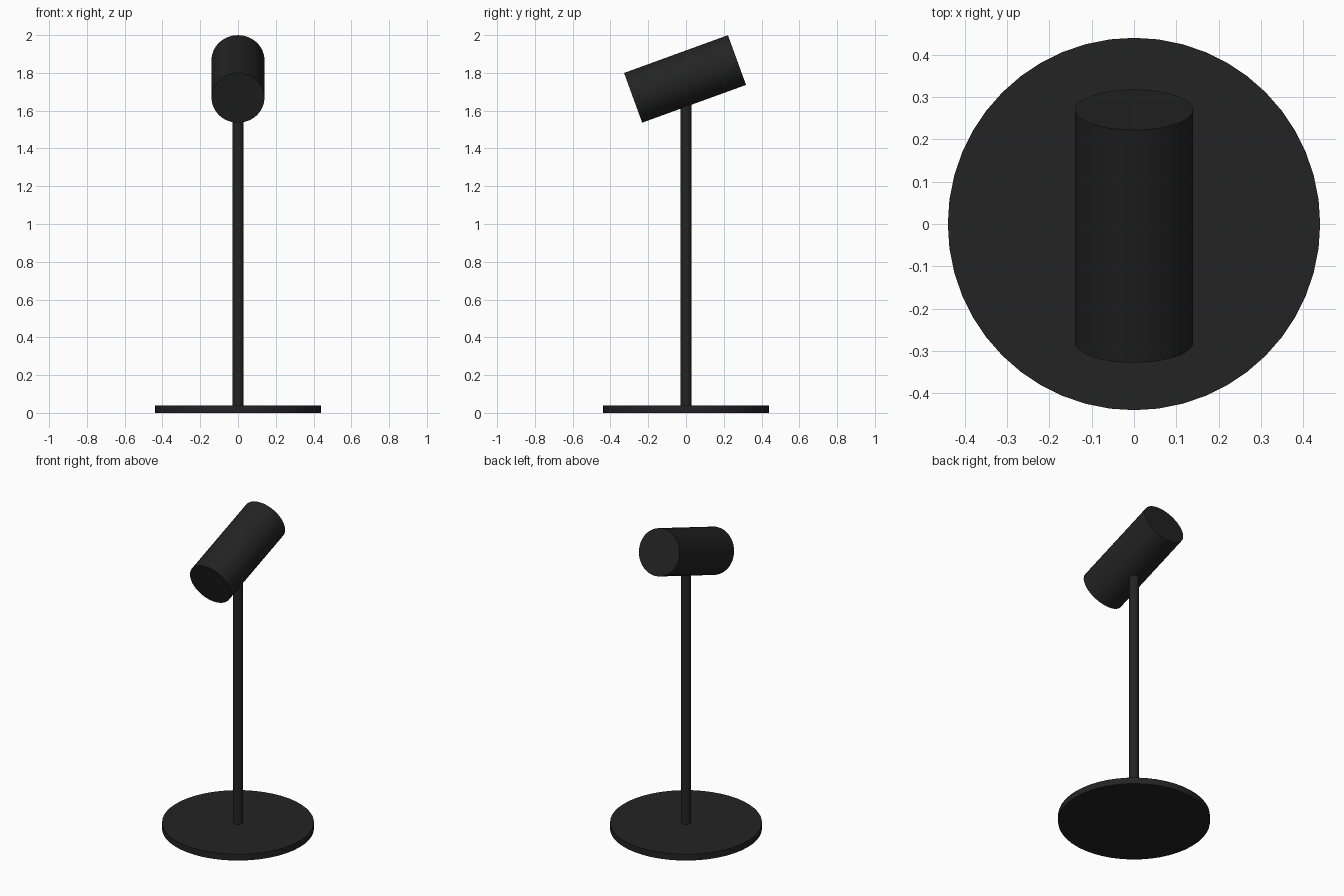
import bpy, math

if "Cube" in bpy.data.objects:
    bpy.data.objects.remove(bpy.data.objects["Cube"])

black = bpy.data.materials.new("matte black")
black.diffuse_color = (0.017, 0.017, 0.017, 1)
black.use_nodes = True
black.node_tree.nodes["Principled BSDF"].inputs["Base Color"].default_value = black.diffuse_color


def cylinder(name, radius, length, center, sides, tilt=0.0):
    bpy.ops.mesh.primitive_cylinder_add(vertices=sides, radius=radius, depth=length,
                                        location=center, rotation=(tilt, 0, 0))
    ob = bpy.context.object
    ob.name = name
    ob.data.materials.append(black)
    bpy.ops.object.shade_smooth_by_angle(angle=math.radians(30))
    return ob


# Round foot plate
cylinder("base", 0.44, 0.04, (0, 0, 0.02), 48)

# Upright pole, ending inside the lamp head
cylinder("pole", 0.03, 1.62, (0, 0, 0.85), 24)

# Lamp head, front end tipped 20 degrees down
cylinder("lamp_head", 0.14, 0.585, (0, -0.005, 1.768), 48, math.radians(-70))
